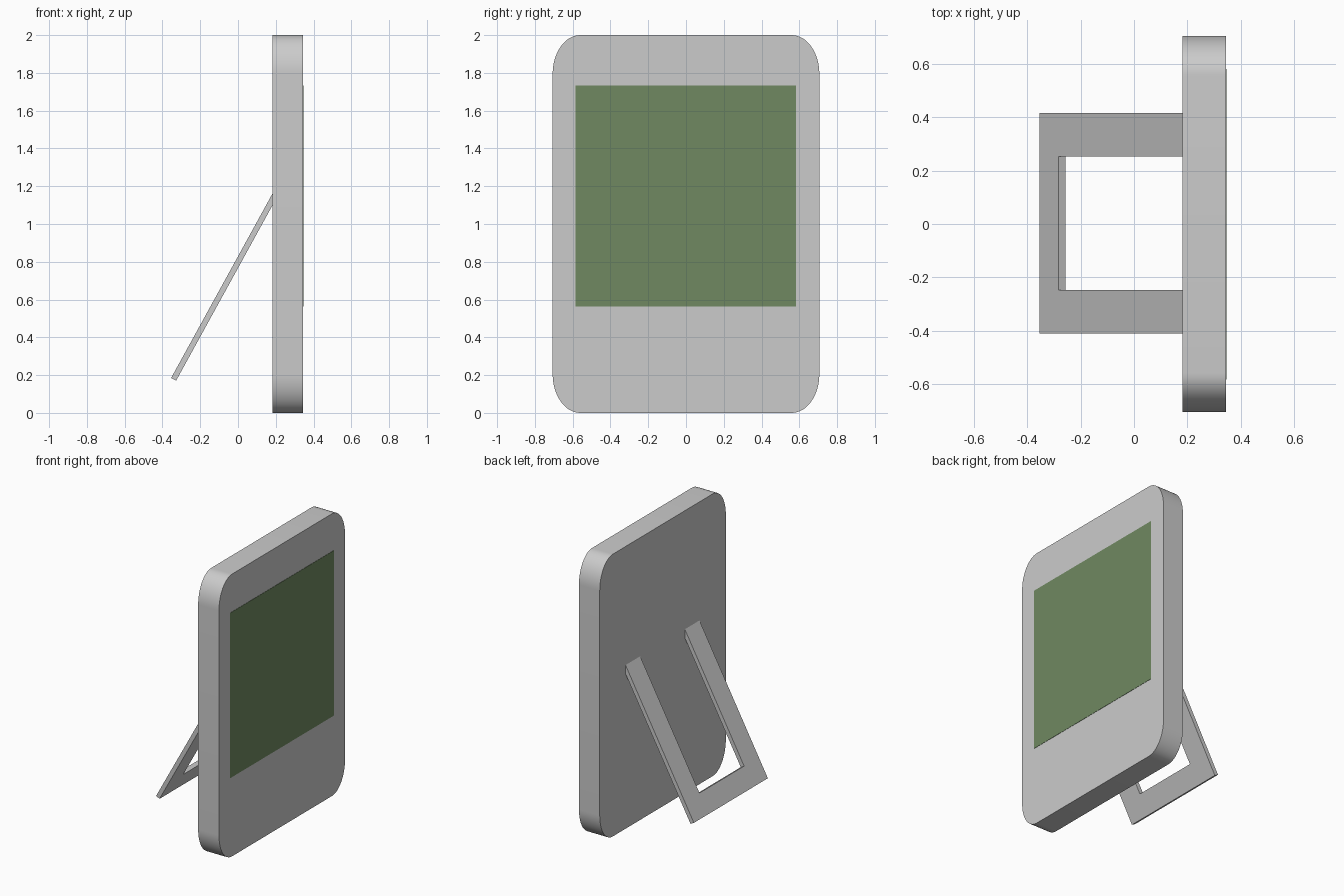
import bpy, bmesh, math
from mathutils import Vector

if "Cube" in bpy.data.objects:
    bpy.data.objects.remove(bpy.data.objects["Cube"])


def extrude_outline(name, points, direction):
    """Solid made from a planar outline swept along a direction."""
    bm = bmesh.new()
    face = bm.faces.new([bm.verts.new(p) for p in points])
    swept = bmesh.ops.extrude_face_region(bm, geom=[face])["geom"]
    bmesh.ops.translate(bm, vec=direction,
                        verts=[v for v in swept if isinstance(v, bmesh.types.BMVert)])
    bmesh.ops.recalc_face_normals(bm, faces=bm.faces)
    mesh = bpy.data.meshes.new(name)
    bm.to_mesh(mesh)
    bm.free()
    obj = bpy.data.objects.new(name, mesh)
    bpy.context.collection.objects.link(obj)
    return obj


# Case: upright slab with elliptical corners
BACK, FRONT = 0.182, 0.345
HALF_W, RY, RZ, STEPS = 0.706, 0.147, 0.205, 16
outline = []
for quarter, (sy, sz) in enumerate([(1, 1), (-1, 1), (-1, -1), (1, -1)]):
    for i in range(STEPS + 1):
        a = (quarter + i / STEPS) * math.pi / 2
        outline.append((BACK,
                        sy * (HALF_W - RY) + RY * math.cos(a),
                        1 + sz * (1 - RZ) + RZ * math.sin(a)))
case = extrude_outline("case", outline, Vector((FRONT - BACK, 0, 0)))
bpy.context.view_layer.objects.active = case
case.select_set(True)
bpy.ops.object.shade_smooth_by_angle(angle=math.radians(30))

# Display: thin dark green panel on the case face
screen = extrude_outline(
    "screen",
    [(FRONT - 0.01, y, z) for y, z in
     [(-0.584, 0.563), (0.582, 0.563), (0.582, 1.733), (-0.584, 1.733)]],
    Vector((0.012, 0, 0)))
green = bpy.data.materials.new("display_green")
green.diffuse_color = (0.16, 0.25, 0.12, 1)
green.use_nodes = True
green.node_tree.nodes["Principled BSDF"].inputs["Base Color"].default_value = green.diffuse_color
screen.data.materials.append(green)

# Stand: U-shaped frame leaning into the back of the case
foot = Vector((-0.354, 0, 0.185))
along = Vector((0.536, 0, 0.975)).normalized()
normal = Vector((along.z, 0, -along.x))
LENGTH, BAR, OUTER, INNER = 1.15, 0.148, 0.414, 0.25
u_shape = [(-OUTER, 0), (OUTER, 0), (OUTER, LENGTH), (INNER, LENGTH),
           (INNER, BAR), (-INNER, BAR), (-INNER, LENGTH), (-OUTER, LENGTH)]
extrude_outline("rear_stand",
                [foot + along * s + Vector((0, y + 0.003, 0)) for y, s in u_shape],
                normal * 0.03)
